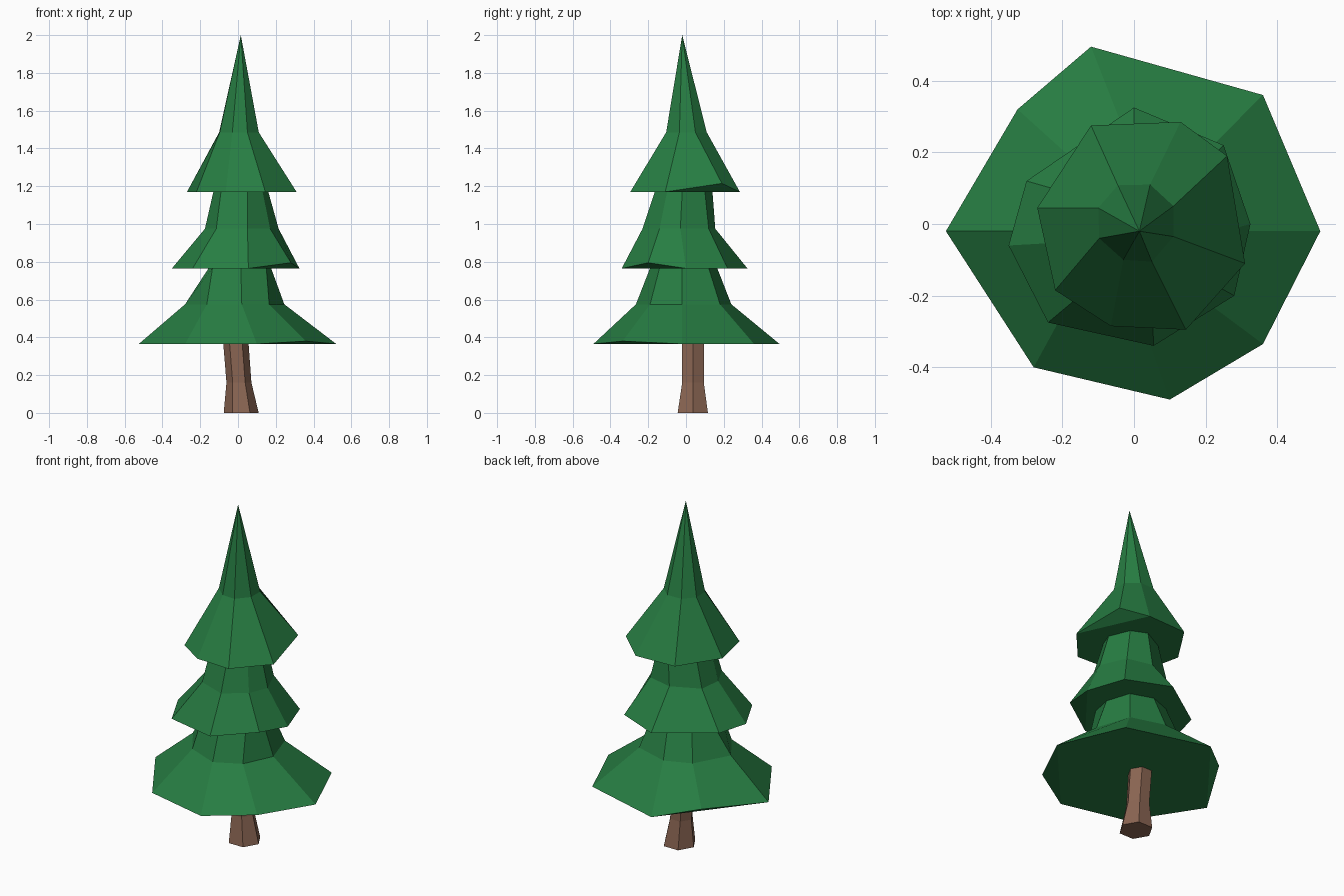
import bpy, bmesh, math

if "Cube" in bpy.data.objects:
    bpy.data.objects.remove(bpy.data.objects["Cube"])


def material(name, rgb):
    m = bpy.data.materials.new(name)
    m.diffuse_color = (*rgb, 1)
    m.use_nodes = True
    m.node_tree.nodes["Principled BSDF"].inputs["Base Color"].default_value = m.diffuse_color
    return m


green = material("pine green", (0.020, 0.205, 0.055))
brown = material("bark brown", (0.255, 0.130, 0.085))


def loft(name, rings, mat, tip=None, raised=None):
    """Skin rings of 3D points; close the base, and optionally end in a tip."""
    raised = raised or {}
    bm = bmesh.new()
    vs = [[bm.verts.new(p) for p in ring] for ring in rings]
    n = len(vs[0])
    for i, dz in raised.items():
        vs[0][i].co.z += dz
    for a, b in zip(vs, vs[1:]):
        for i in range(n):
            j = (i + 1) % n
            bm.faces.new((a[i], a[j], b[j], b[i]))
    if tip:
        t = bm.verts.new(tip)
        for i in range(n):
            bm.faces.new((vs[-1][i], vs[-1][(i + 1) % n], t))
    # flat base, with a small tilted triangle under each raised corner
    base = vs[0]
    bm.faces.new([base[i] for i in range(n) if i not in raised])
    for i in raised:
        bm.faces.new((base[i - 1], base[i], base[(i + 1) % n]))
    bmesh.ops.recalc_face_normals(bm, faces=bm.faces)
    me = bpy.data.meshes.new(name)
    bm.to_mesh(me)
    bm.free()
    me.materials.append(mat)
    ob = bpy.data.objects.new(name, me)
    bpy.context.collection.objects.link(ob)
    return ob


def at(z, pts):
    return [(x, y, z) for x, y in pts]


def hexagon(cx, cy, r, z):
    return [(cx + r * math.cos(k * math.pi / 3), cy + r * math.sin(k * math.pi / 3), z)
            for k in range(6)]


# Trunk, leaning slightly and flared at the foot
loft("trunk", [hexagon(0.017, 0.036, 0.0925, 0), hexagon(0.005, 0.037, 0.066, 0.16),
               hexagon(-0.012, 0.037, 0.067, 0.38)], brown)

# Lower branches
loft("lower_branches", [
    at(0.365, [(-.525, -.02), (-.28, -.40), (.10, -.49), (.36, -.335),
               (.52, -.02), (.36, .36), (-.12, .495), (-.325, .32)]),
    at(0.575, [(-.28, -.02), (-.165, -.19), (.02, -.265), (.165, -.19),
               (.245, -.02), (.18, .18), (-.02, .24), (-.17, .18)]),
    at(0.767, [(-.155, 0), (-.135, -.13), (.015, -.19), (.15, -.14),
               (.175, -.02), (.13, .12), (0, .165), (-.12, .12)]),
], green, raised={3: 0.015, 7: 0.035})

# Middle branches
loft("middle_branches", [
    at(0.765, [(-.35, -.06), (-.24, -.275), (.055, -.34), (.28, -.20),
               (.325, 0), (.25, .22), (0, .325), (-.30, .12)]),
    at(0.975, [(-.175, -.05), (-.115, -.17), (.05, -.23), (.17, -.14),
               (.215, -.03), (.15, .12), (0, .155), (-.16, .08)]),
    at(1.172, [(-.13, -.04), (-.09, -.12), (.05, -.165), (.13, -.10),
               (.16, -.02), (.11, .10), (.02, .14), (-.11, .07)]),
], green, raised={3: 0.03})

# Top branches ending in the pointed tip
loft("top_branches", [
    at(1.17, [(-.27, .045), (-.22, -.185), (-.065, -.285), (.145, -.295),
              (.31, -.11), (.26, .19), (.13, .285), (-.12, .275)]),
    at(1.485, [(-.10, .045), (-.097, -.04), (-.03, -.10), (.05, -.105),
               (.11, -.035), (.11, .05), (.045, .11), (-.045, .108)]),
], green, tip=(0.015, -0.02, 2.0), raised={5: 0.045})
